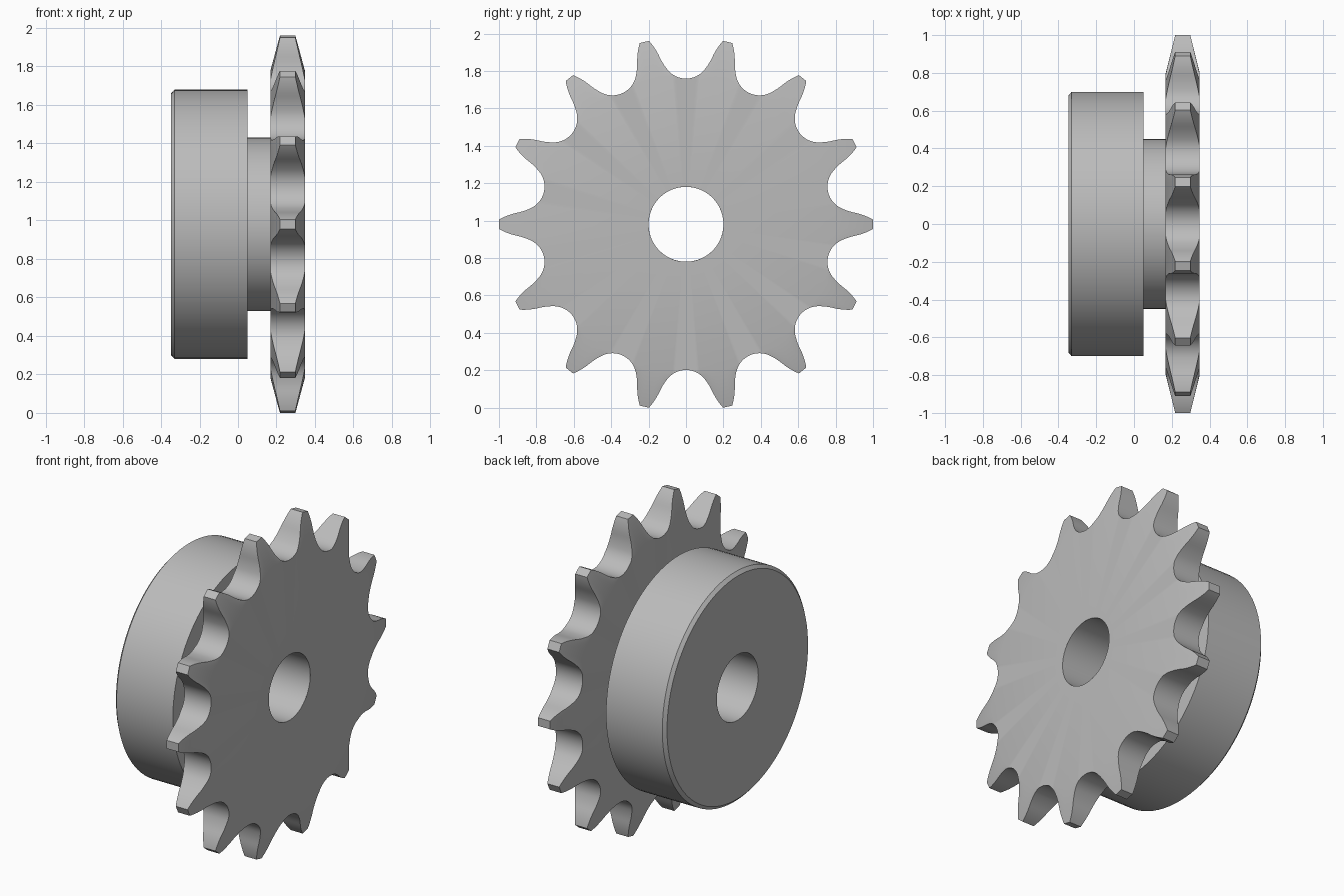
import bpy, bmesh, math
from math import sin, cos, pi

TEETH = 14
CENTRE_Z = 0.98
BORE, NECK, HUB = 0.2, 0.45, 0.7
BEVEL_START = 0.8           # radius where the tooth sides start to taper
BACK, FRONT = 0.168, 0.348  # sprocket plate faces along x
TAPER = 0.05

cube = bpy.data.objects.get("Cube")
if cube:
    bpy.data.objects.remove(cube, do_unlink=True)

steel = bpy.data.materials.new("grey_steel")
steel.use_nodes = True
colour = (0.5, 0.5, 0.5, 1)
steel.diffuse_color = colour
steel.node_tree.nodes["Principled BSDF"].inputs["Base Color"].default_value = colour


def point(bm, x, r, a):
    return bm.verts.new((x, r * cos(a), CENTRE_Z + r * sin(a)))


def loft(bm, rings, closed=False):
    """Bridge successive closed rings of equal length."""
    pairs = list(zip(rings, rings[1:] + rings[:1] if closed else rings[1:]))
    for a, b in pairs:
        n = len(a)
        for i in range(n):
            j = (i + 1) % n
            bm.faces.new((a[i], a[j], b[j], b[i]))


def finish(bm, name):
    bmesh.ops.remove_doubles(bm, verts=bm.verts, dist=1e-5)
    bmesh.ops.recalc_face_normals(bm, faces=bm.faces)
    mesh = bpy.data.meshes.new(name)
    bm.to_mesh(mesh)
    bm.free()
    mesh.materials.append(steel)
    obj = bpy.data.objects.new(name, mesh)
    bpy.context.collection.objects.link(obj)
    bpy.ops.object.select_all(action="DESELECT")
    obj.select_set(True)
    bpy.context.view_layer.objects.active = obj
    bpy.ops.object.shade_smooth_by_angle(angle=math.radians(30))
    return obj


def half_tooth():
    """Polar outline (radius, angle) from tooth tip to the gap bottom."""
    half = pi / TEETH
    pitch, roller = 0.906, 0.127
    # roller seat, then a flatter concave flank, then a convex tip
    cx, cy = pitch * cos(half), pitch * sin(half)
    pts = []
    for i in range(11):
        a = pi + half + math.radians(51) * i / 10
        pts.append((cx + roller * cos(a), cy + roller * sin(a)))
    heading = math.radians(-26)
    x, y = pts[-1]
    for steps, turn, length in ((5, 14, 0.08), (6, -17, 0.104)):
        for i in range(steps):
            heading += math.radians(turn) / steps / 2
            x += length / steps * cos(heading)
            y += length / steps * sin(heading)
            heading += math.radians(turn) / steps / 2
            pts.append((x, y))
    pts[-1] = (1.0, 0.025)
    return [(math.hypot(x, y), math.atan2(y, x)) for x, y in reversed(pts)]


# Toothed plate with tapered teeth
half = half_tooth()
outline = []
for t in range(TEETH):
    base = 2 * pi * t / TEETH
    outline += [(r, base - a) for r, a in reversed(half[:-1])]
    outline += [(r, base + a) for r, a in half]


def taper(r):
    return TAPER * max(0, r - BEVEL_START) / (1 - BEVEL_START)


bm = bmesh.new()
rings = [
    [point(bm, BACK, NECK, a) for r, a in outline],
    [point(bm, BACK, min(r, BEVEL_START), a) for r, a in outline],
    [point(bm, BACK + taper(r), r, a) for r, a in outline],
    [point(bm, FRONT - taper(r), r, a) for r, a in outline],
    [point(bm, FRONT, min(r, BEVEL_START), a) for r, a in outline],
    [point(bm, FRONT, BORE, a) for r, a in outline],
]
loft(bm, rings)
finish(bm, "toothed_plate")

# Hub, neck and through bore, turned around the x axis
profile = [(BACK, NECK), (0.05, NECK), (0.05, HUB), (-0.33, HUB),
           (-FRONT, HUB - 0.02), (-FRONT, BORE), (FRONT, BORE)]
bm = bmesh.new()
segments = 96
loft(bm, [[point(bm, x, r, 2 * pi * i / segments) for i in range(segments)]
          for x, r in profile])
hub = finish(bm, "hub_and_bore")
# The open shell must face outward, so the bore looks toward its axis
big = max(hub.data.polygons, key=lambda p: p.center.z)
if big.normal.z < 0:
    hub.data.flip_normals()
